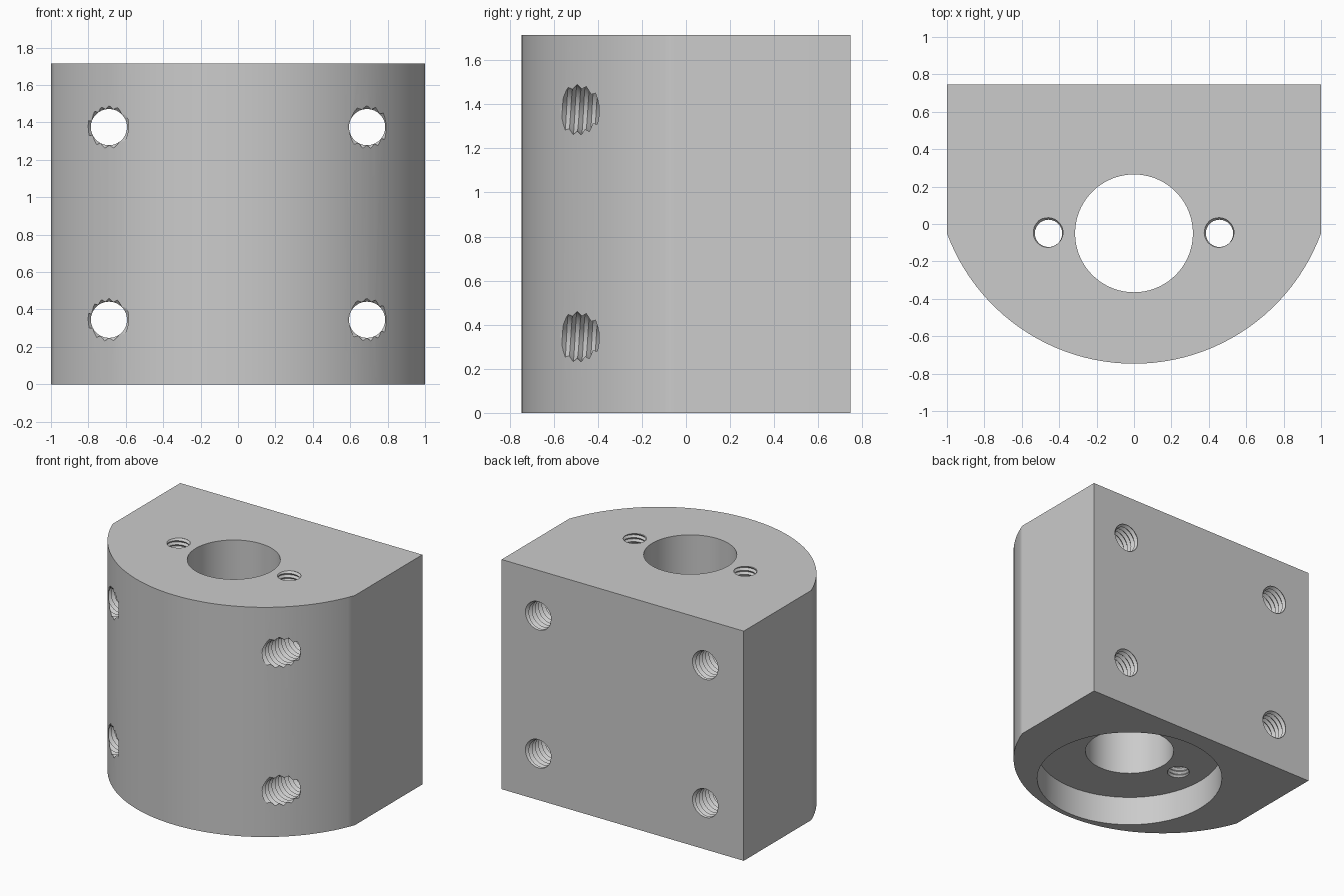
import bpy, bmesh, math
from mathutils import Matrix, Vector

if "Cube" in bpy.data.objects:
    bpy.data.objects.remove(bpy.data.objects["Cube"])

HEIGHT, BACK, FRONT, SHOULDER = 1.715, 0.747, -0.747, -0.05
BORE_Y = -0.05

grey = bpy.data.materials.new("plain grey")
grey.use_nodes = True
grey.diffuse_color = (0.6, 0.6, 0.6, 1)
grey.node_tree.nodes["Principled BSDF"].inputs["Base Color"].default_value = (0.6, 0.6, 0.6, 1)


def finish(bm, name):
    bmesh.ops.recalc_face_normals(bm, faces=bm.faces[:])
    mesh = bpy.data.meshes.new(name)
    bm.to_mesh(mesh)
    bm.free()
    mesh.materials.append(grey)
    obj = bpy.data.objects.new(name, mesh)
    bpy.context.collection.objects.link(obj)
    return obj


def make_block():
    """D-shaped plan: flat back and sides, shallow arc at the front."""
    sagitta = SHOULDER - FRONT
    radius = (1 + sagitta ** 2) / (2 * sagitta)
    centre, half = FRONT + radius, math.asin(1 / radius)
    steps = 48
    outline = [(1, BACK), (-1, BACK)]
    for i in range(steps + 1):
        a = half * (2 * i / steps - 1)
        outline.append((radius * math.sin(a), centre - radius * math.cos(a)))
    bm = bmesh.new()
    face = bm.faces.new([bm.verts.new((x, y, 0)) for x, y in outline])
    top = bmesh.ops.extrude_face_region(bm, geom=[face])["geom"]
    bmesh.ops.translate(bm, vec=(0, 0, HEIGHT),
                        verts=[v for v in top if isinstance(v, bmesh.types.BMVert)])
    return finish(bm, "mounting_block")


def cylinder_cutter(name, radius, low, high):
    bm = bmesh.new()
    bmesh.ops.create_cone(bm, cap_ends=True, segments=72, radius1=radius, radius2=radius,
                          depth=high - low,
                          matrix=Matrix.Translation((0, BORE_Y, (low + high) / 2)))
    return finish(bm, name)


def thread_cutter(name, minor, major, pitch, length, matrix, sides=28):
    """Helical tap-shaped solid running along local z from 0."""
    bm = bmesh.new()
    count = sides * math.ceil(length / pitch)

    def helix(radius, lift):
        return [bm.verts.new((radius * math.cos(math.tau * t / sides),
                              radius * math.sin(math.tau * t / sides),
                              pitch * (t / sides + lift))) for t in range(count + 1)]

    inner, outer = helix(minor, 0), helix(major, 0.5)
    for t in range(count):
        bm.faces.new((inner[t], inner[t + 1], outer[t + 1], outer[t]))
        if t + 1 + sides <= count:
            bm.faces.new((outer[t], outer[t + 1], inner[t + 1 + sides], inner[t + sides]))
    # fan caps at both ends
    for ring in (inner[:sides + 1] + [outer[0]],
                 outer[count - sides:] + [inner[count]]):
        hub = bm.verts.new((0, 0, sum(v.co.z for v in ring) / len(ring)))
        for a, b in zip(ring, ring[1:] + ring[:1]):
            bm.faces.new((hub, a, b))
    bm.transform(matrix)
    return finish(bm, name)


block = make_block()

# central bore with a wide recess underneath
cutters = [cylinder_cutter("recess_cutter", 0.66, -0.1, 0.225),
           cylinder_cutter("bore_cutter", 0.315, -0.2, HEIGHT + 0.1)]

for x in (-1, 1):
    # small vertical tapped holes beside the bore
    cutters.append(thread_cutter("small_thread_cutter", 0.073, 0.086, 0.03, HEIGHT,
                                 Matrix.Translation((0.457 * x, BORE_Y, 0.1))))
    # large tapped holes running front to back
    for z in (0.345, 1.375):
        place = Matrix.Translation((0.69 * x, -0.85, z)) @ Matrix.Rotation(-math.pi / 2, 4, "X")
        cutters.append(thread_cutter("large_thread_cutter", 0.097, 0.115, 0.0385, 1.75, place))

bpy.context.view_layer.objects.active = block
for cutter in cutters:
    cutter.hide_render = True
    mod = block.modifiers.new("cut", "BOOLEAN")
    mod.operation, mod.solver, mod.object = "DIFFERENCE", "EXACT", cutter
    bpy.ops.object.modifier_apply(modifier=mod.name)
    bpy.data.objects.remove(cutter)

# smooth curved walls, crisp edges, flat faces kept flat
bpy.ops.object.select_all(action="DESELECT")
block.select_set(True)
bpy.ops.object.shade_smooth_by_angle(angle=math.radians(30))
normals = block.modifiers.new("flat_faces", "WEIGHTED_NORMAL")
normals.keep_sharp = True
